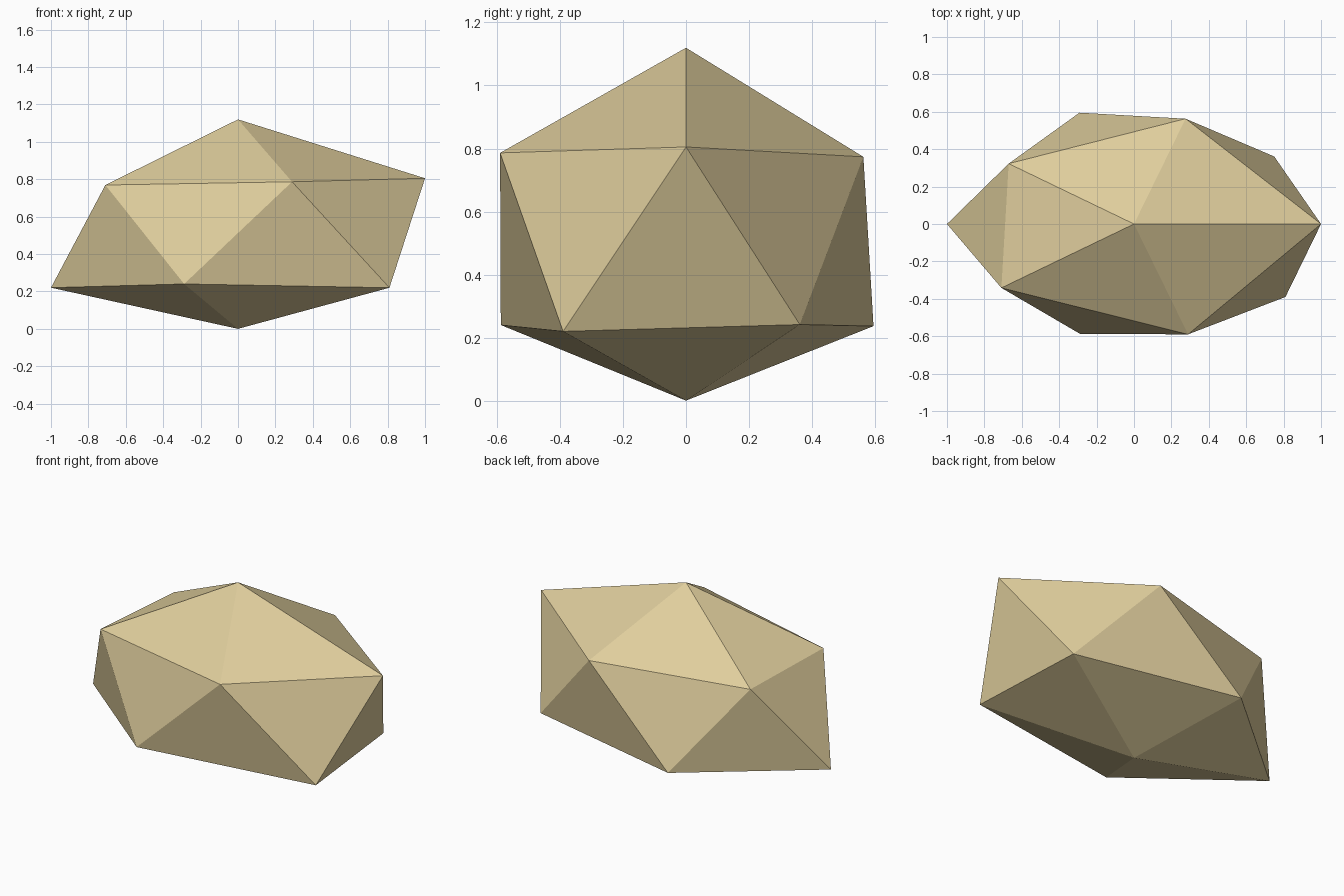
import bpy
import bmesh
from math import radians, cos, sin, sqrt

cube = bpy.data.objects.get("Cube")
if cube:
    bpy.data.objects.remove(cube, do_unlink=True)

# Sandy stone colour
color = (0.74, 0.615, 0.335, 1.0)
stone = bpy.data.materials.new("sandy_stone")
stone.use_nodes = True
stone.diffuse_color = color
bsdf = next(n for n in stone.node_tree.nodes if n.type == 'BSDF_PRINCIPLED')
bsdf.inputs["Base Color"].default_value = color
bsdf.inputs["Roughness"].default_value = 0.9

# Rock: a stretched icosahedron with each corner pushed in or out
CENTRE = 0.5125
STRETCH = (1.0, 0.663, 0.585)
RING_Z = 1 / sqrt(5)
RING_R = 2 * RING_Z
LOWER = (1.036, 1.055, 1.118, 1.042, 1.119)   # corner bulge, from 36 degrees
UPPER = (1.118, 0.998, 0.926, 0.98, 1.046)    # corner bulge, from 0 degrees

bm = bmesh.new()


def corner(x, y, z, bulge):
    sx, sy, sz = (s * bulge for s in STRETCH)
    return bm.verts.new((x * sx, y * sy, CENTRE + z * sz))


def ring(bulges, start, z):
    angles = [radians(start + 72 * i) for i in range(5)]
    return [corner(RING_R * cos(a), RING_R * sin(a), z, b)
            for a, b in zip(angles, bulges)]


bottom = corner(0, 0, -1, 0.876)
top = corner(0, 0, 1, 1.038)
lower = ring(LOWER, 36, -RING_Z)
upper = ring(UPPER, 0, RING_Z)

for i in range(5):
    j = (i + 1) % 5
    bm.faces.new((top, upper[i], upper[j]))
    bm.faces.new((upper[i], lower[i], upper[j]))
    bm.faces.new((lower[i], lower[j], upper[j]))
    bm.faces.new((bottom, lower[j], lower[i]))
bmesh.ops.recalc_face_normals(bm, faces=bm.faces)

mesh = bpy.data.meshes.new("rock")
bm.to_mesh(mesh)
bm.free()
mesh.materials.append(stone)
rock = bpy.data.objects.new("rock", mesh)
bpy.context.collection.objects.link(rock)
